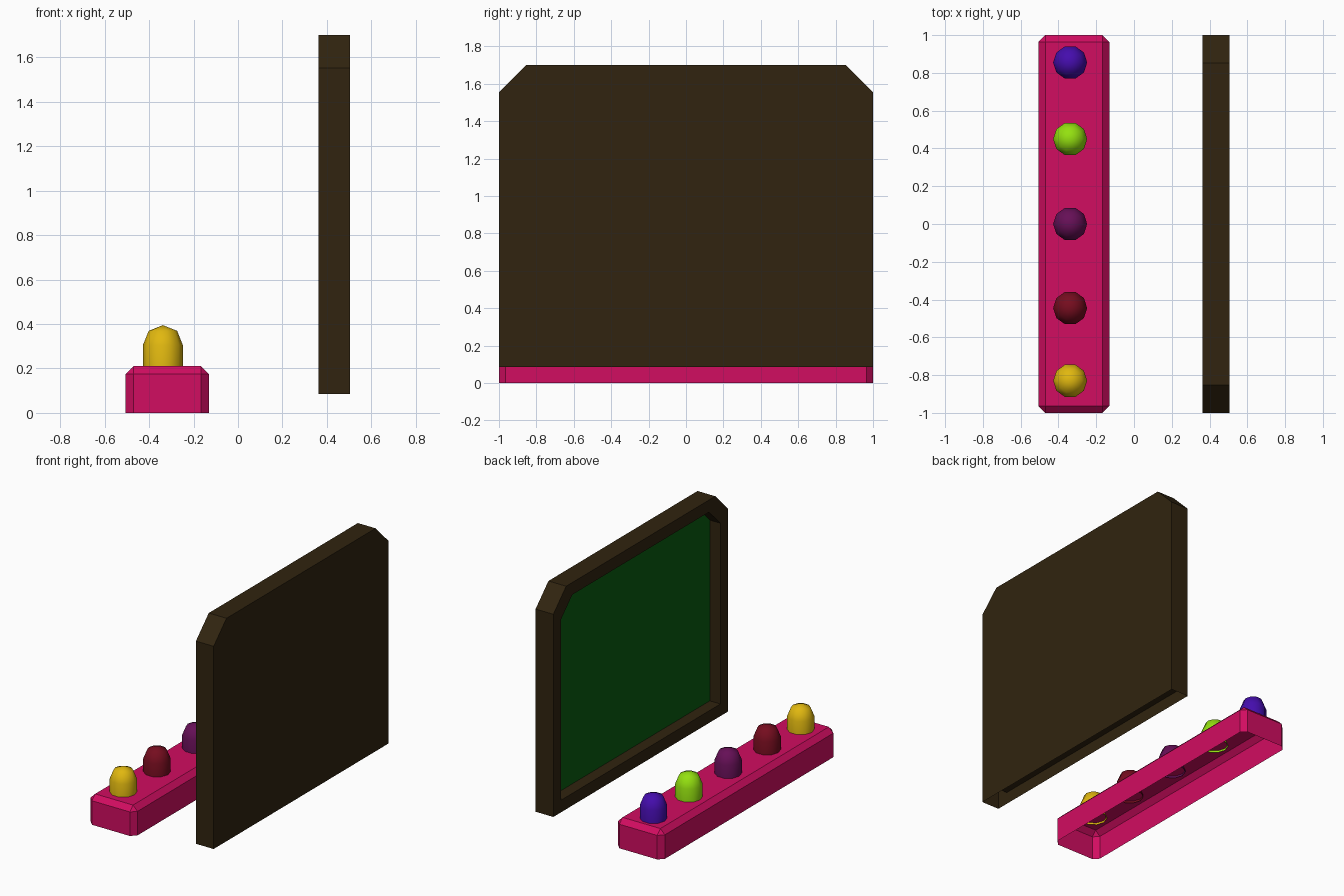
import bpy, bmesh
from math import tau
from mathutils import Matrix, Vector

if "Cube" in bpy.data.objects:
    bpy.data.objects.remove(bpy.data.objects["Cube"])


def material(name, rgb):
    # display colour converted to linear
    mat = bpy.data.materials.new(name)
    mat.diffuse_color = (*[((c + 0.055) / 1.055) ** 2.4 for c in rgb], 1)
    mat.use_nodes = True
    mat.node_tree.nodes["Principled BSDF"].inputs["Base Color"].default_value = mat.diffuse_color
    return mat


def finish(bm, name, mat, smooth=False):
    bmesh.ops.recalc_face_normals(bm, faces=bm.faces)
    mesh = bpy.data.meshes.new(name)
    bm.to_mesh(mesh)
    bm.free()
    mesh.materials.append(mat)
    obj = bpy.data.objects.new(name, mesh)
    bpy.context.collection.objects.link(obj)
    if smooth:
        bpy.context.view_layer.objects.active = obj
        obj.select_set(True)
        bpy.ops.object.shade_smooth_by_angle(angle=0.9)
        obj.select_set(False)
    return obj


# Board outline with clipped top corners, edges moved inwards by i
def outline(bm, x, i=0.0, clip=0.147):
    y, top = 1 - i, 1.70 - i
    right = [(y, 0.085 + i), (y, top - clip), (y - clip, top)]
    pts = right + [(-a, z) for a, z in reversed(right)]
    return [bm.verts.new((x, a, z)) for a, z in pts]


BACK, FRONT, RECESS, RIM = 0.505, 0.363, 0.448, 0.088

# Board frame: back, outer sides (open underneath), rim and recess sides
bm = bmesh.new()
loops = [outline(bm, BACK), outline(bm, FRONT),
         outline(bm, FRONT, RIM, 0.13), outline(bm, RECESS, RIM, 0.13)]
bm.faces.new(loops[0])
for n, (a, b) in enumerate(zip(loops, loops[1:])):
    for j in range(6):
        if n == 0 and j == 5:      # underside stays open
            continue
        m = (j + 1) % 6
        bm.faces.new((a[j], a[m], b[m], b[j]))
finish(bm, "board_frame", material("dark_wood", (0.19, 0.14, 0.06)))

# Writing surface, facing the tray
bm = bmesh.new()
bm.faces.new(outline(bm, RECESS, RIM, 0.13))
panel = finish(bm, "board_panel", material("board_green", (0.04, 0.36, 0.06)))
if panel.data.polygons[0].normal.x > 0:
    panel.data.flip_normals()

# Tray: bevelled box shell, open underneath
bm = bmesh.new()
bmesh.ops.create_cube(bm, size=1, matrix=Matrix.Translation((-0.318, 0, 0.105))
                      @ Matrix.Diagonal((0.375, 2, 0.21, 1)))
bm.normal_update()
bmesh.ops.delete(bm, geom=[f for f in bm.faces if f.normal.z < -0.5], context='FACES_ONLY')
bmesh.ops.bevel(bm, geom=[e for e in bm.edges if not e.is_boundary],
                offset=0.036, segments=1, affect='EDGES')
finish(bm, "tray", material("pink", (0.82, 0.05, 0.38)))


# Domed pegs: spun ten-sided profile
def peg(name, y, rgb):
    bm = bmesh.new()
    profile = [(0.09, 0.195), (0.09, 0.305), (0.064, 0.369), (0, 0.395)]
    vs = [bm.verts.new((r, 0, z)) for r, z in profile]
    es = [bm.edges.new(p) for p in zip(vs, vs[1:])]
    bmesh.ops.spin(bm, geom=vs + es, cent=(0, 0, 0), axis=(0, 0, 1),
                   angle=tau, steps=10)
    bmesh.ops.remove_doubles(bm, verts=bm.verts, dist=0.001)
    bmesh.ops.translate(bm, verts=bm.verts, vec=Vector((-0.338, y, 0)))
    finish(bm, name, material(name, rgb), smooth=True)


for name, y, rgb in [("blue_peg", 0.855, (0.27, 0.05, 0.68)),
                     ("green_peg", 0.45, (0.58, 0.88, 0.06)),
                     ("purple_peg", 0.0, (0.40, 0.06, 0.34)),
                     ("red_peg", -0.445, (0.46, 0.05, 0.12)),
                     ("yellow_peg", -0.83, (0.88, 0.72, 0.06))]:
    peg(name, y, rgb)
